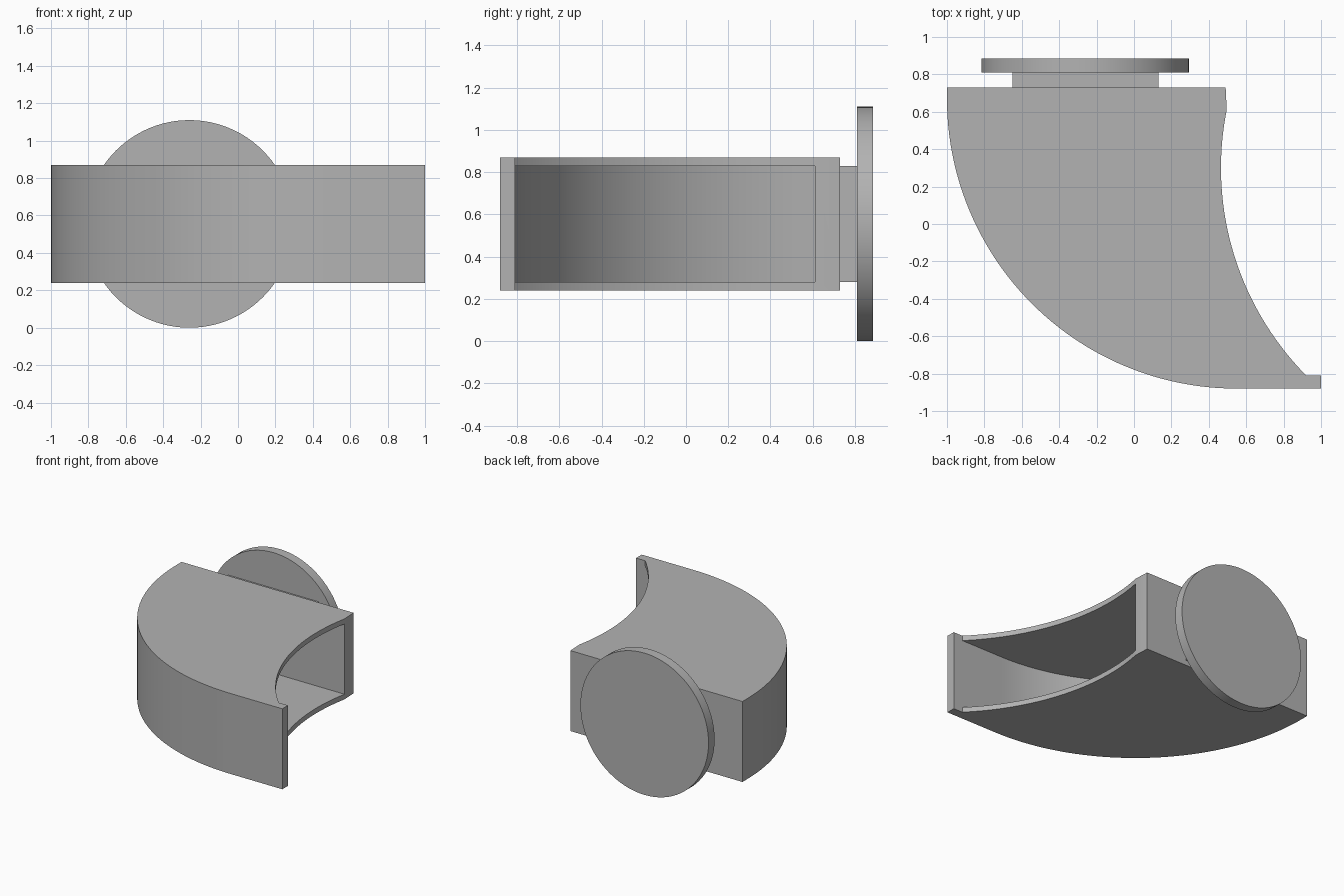
import bpy, bmesh
from math import cos, sin, pi, radians, asin

cube = bpy.data.objects.get("Cube")
if cube:
    bpy.data.objects.remove(cube, do_unlink=True)

grey = bpy.data.materials.new("plain_grey")
grey.use_nodes = True
GREY = (0.45, 0.45, 0.45, 1)
grey.diffuse_color = GREY
grey.node_tree.nodes["Principled BSDF"].inputs["Base Color"].default_value = GREY

MID = 0.555  # shared centre height


def arc(cx, cy, r, a0, a1, n=48):
    return [(cx + r * cos(a0 + (a1 - a0) * i / n),
             cy + r * sin(a0 + (a1 - a0) * i / n)) for i in range(n + 1)]


def prism(name, outline, height):
    """Extrude a plan outline, centred on the shared height."""
    bm = bmesh.new()
    face = bm.faces.new([bm.verts.new((x, y, MID - height / 2)) for x, y in outline])
    top = bmesh.ops.extrude_face_region(bm, geom=[face])["geom"]
    bmesh.ops.translate(bm, vec=(0, 0, height),
                        verts=[v for v in top if isinstance(v, bmesh.types.BMVert)])
    bmesh.ops.recalc_face_normals(bm, faces=bm.faces)
    mesh = bpy.data.meshes.new(name)
    bm.to_mesh(mesh)
    bm.free()
    obj = bpy.data.objects.new(name, mesh)
    bpy.context.collection.objects.link(obj)
    mesh.materials.append(grey)
    return obj


def smooth(obj):
    bpy.ops.object.select_all(action='DESELECT')
    obj.select_set(True)
    bpy.context.view_layer.objects.active = obj
    bpy.ops.object.shade_smooth_by_angle(angle=radians(30))


# Curved hood: convex outer side, flat back, concave mouth and a small lip
mouth_low = pi + asin(1.11 / 1.58)
mouth_high = pi - asin(0.31 / 1.58)
outer = arc(0.55, 0.67, 1.55, pi, 1.5 * pi)
mouth = arc(2.045, 0.30, 1.58, mouth_low, mouth_high)
hood = prism("curved_hood",
             [(-1, 0.73)] + outer + [(1, -0.88), (1, -0.81)] + mouth + [(0.49, 0.73)],
             0.63)

# Hollow inside, open through the mouth
hollow = prism("hollow_cutter",
               [(-0.93, 0.61)] + arc(0.55, 0.67, 1.48, pi + 0.05, 1.5 * pi)
               + [(mouth[0][0], -0.81), (1.3, -0.5), (1.3, 0.61)], 0.55)
hollow.hide_render = True
cut = hood.modifiers.new("hollow", 'BOOLEAN')
cut.operation = 'DIFFERENCE'
cut.solver = 'EXACT'
cut.object = hollow
bpy.context.view_layer.objects.active = hood
bpy.ops.object.modifier_apply(modifier=cut.name)
bpy.data.objects.remove(hollow, do_unlink=True)
smooth(hood)

# Rectangular neck between hood and flange
prism("neck", [(-0.65, 0.73), (0.13, 0.73), (0.13, 0.81), (-0.65, 0.81)], 0.55)

# Round flange plate at the back
bpy.ops.mesh.primitive_cylinder_add(vertices=96, radius=0.555, depth=0.075,
                                    location=(-0.26, 0.8475, MID),
                                    rotation=(pi / 2, 0, 0))
flange = bpy.context.object
flange.name = "round_flange"
flange.data.materials.append(grey)
smooth(flange)
